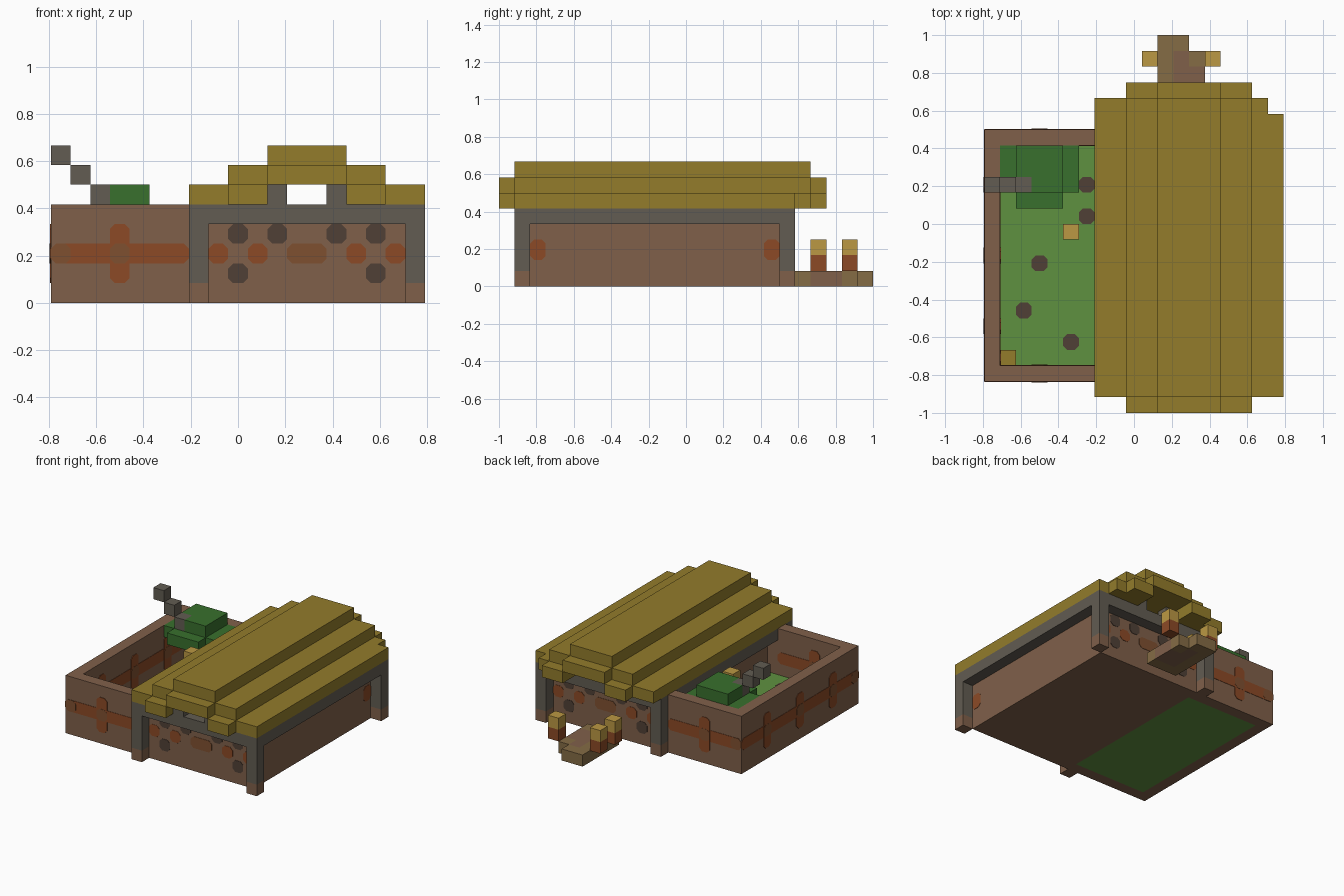
import bpy
import bmesh
from mathutils import Vector

default_cube = bpy.data.objects.get("Cube")
if default_cube:
    bpy.data.objects.remove(default_cube, do_unlink=True)

UNIT = 1 / 12                      # one building block
ORIGIN = Vector((9.5, 12, 0))      # grid centre in blocks


def make_material(name, hex_colour):
    """Flat material from an sRGB hex colour."""
    channels = [int(hex_colour[k:k + 2], 16) / 255 for k in (0, 2, 4)]
    linear = [((c + 0.055) / 1.055) ** 2.4 for c in channels] + [1]
    material = bpy.data.materials.new(name)
    material.use_nodes = True
    material.diffuse_color = linear
    shader = material.node_tree.nodes["Principled BSDF"]
    shader.inputs["Base Color"].default_value = linear
    shader.inputs["Roughness"].default_value = 0.9
    return material


brown = make_material("clay brown", "80604a")
grey = make_material("timber grey", "625c52")
straw = make_material("straw ochre", "937c2b")
grass = make_material("grass green", "5f9140")
leaf = make_material("leaf green", "38702d")
dark = make_material("dark brown", "504036")
orange = make_material("rust orange", "8c4a26")
rust = make_material("rust brown", "7f5030")
yellow = make_material("lamp yellow", "bb9843")
tan = make_material("path tan", "856c45")


def finish(name, mesh_builder, material):
    mesh = bpy.data.meshes.new(name)
    bmesh.ops.recalc_face_normals(mesh_builder, faces=mesh_builder.faces)
    mesh_builder.to_mesh(mesh)
    mesh_builder.free()
    mesh.materials.append(material)
    part = bpy.data.objects.new(name, mesh)
    bpy.context.collection.objects.link(part)
    return part


def box(name, material, x, y, z):
    """Box from block ranges along each axis."""
    low, high = Vector((x[0], y[0], z[0])), Vector((x[1], y[1], z[1]))
    builder = bmesh.new()
    bmesh.ops.create_cube(builder, size=1)
    for vert in builder.verts:
        corner = Vector([high[k] if vert.co[k] > 0 else low[k] for k in range(3)])
        vert.co = (corner - ORIGIN) * UNIT
    return finish(name, builder, material)


def cell(name, material, x, y, bottom, top):
    """Column standing on a single grid cell."""
    return box(name, material, (x, x + 1), (y, y + 1), (bottom, top))


def patch(name, material, axis, level, across, up, layer=1, cut=0.25):
    """Thin plate with clipped corners, centred on a wall plane."""
    (a, b), (c, d) = across, up
    outline = [(a + cut, c), (b - cut, c), (b, c + cut), (b, d - cut),
               (b - cut, d), (a + cut, d), (a, d - cut), (a, c + cut)]
    depth = 0.015 + 0.015 * layer
    builder = bmesh.new()
    loop = []
    for u, v in outline:
        point = {"x": (level - depth, u, v), "y": (u, level - depth, v),
                 "z": (u, v, level - depth)}[axis]
        loop.append(builder.verts.new((Vector(point) - ORIGIN) * UNIT))
    face = builder.faces.new(loop)
    grown = bmesh.ops.extrude_face_region(builder, geom=[face])
    shift = Vector([2 * depth * UNIT if axis == k else 0 for k in "xyz"])
    moved = [g for g in grown["geom"] if isinstance(g, bmesh.types.BMVert)]
    bmesh.ops.translate(builder, verts=moved, vec=shift)
    return finish(name, builder, material)


# Yard walls and planted floor
FRONT, BACK = 2, 18
WEST, EAST = 8, 18
box("yard_side_wall", brown, (0, 1), (FRONT, BACK), (0, 5))
box("yard_front_wall", brown, (1, WEST), (FRONT, FRONT + 1), (0, 5))
box("yard_back_wall", brown, (1, WEST), (BACK - 1, BACK), (0, 5))
box("yard_lawn", grass, (1, WEST), (FRONT + 1, BACK - 1), (0, 1))
for x, y in ((6, 14), (6, 12), (3, 9), (2, 6), (5, 4), (3, 15), (5, 16)):
    for level in (0.04, 1):
        patch("soil_spot", dark, "z", level, (x, x + 1), (y, y + 1))

# House walls and floor
for y in (FRONT, BACK - 1):
    box("house_end_wall", brown, (WEST, EAST), (y, y + 1), (0, 5))
for x in (WEST, EAST - 1):
    box("house_side_wall", brown, (x, x + 1), (FRONT + 1, BACK - 1), (0, 5))
box("house_floor", brown, (WEST + 1, EAST - 1), (FRONT + 1, BACK - 1), (0, 0.5))
patch("floor_strip", dark, "z", 0.04, (9, 17), (3, 4.6), cut=0.5)

# Timber frame: corner posts with clay feet, and top beams
for x in (WEST - 1, EAST):
    for y in (FRONT - 1, BACK):
        cell("corner_post", grey, x, y, 1, 4)
        cell("post_foot", brown, x, y, 0, 1)
    box("side_beam", grey, (x, x + 1), (FRONT, BACK), (4, 5))
for y in (FRONT - 1, BACK):
    box("end_beam", grey, (WEST - 1, EAST + 1), (y, y + 1), (4, 5))
    for x in (11, 14):
        cell("gable_block", grey, x, y, 5, 6)

# Stepped straw roof with trim that sticks out past each end
ROOF, TRIM = (1, 20), (0, 21)
box("roof_lower_left", straw, (7, 9), ROOF, (5, 6))
box("roof_lower_right", straw, (17, 18), ROOF, (5, 6))
box("roof_eave_right", straw, (18, 19), (1, 19), (5, 6))
for x in (9, 15):
    box("roof_trim_low", straw, (x, x + 2), TRIM, (5, 6))
    box("roof_middle", straw, (x, x + 2), ROOF, (6, 7))
box("roof_trim_high", straw, (11, 15), TRIM, (6, 7))
box("roof_ridge", straw, (11, 15), ROOF, (7, 8))

# Painted patches on the house ends and sides
MIDDLE = (2, 3)
for level in (FRONT, BACK):
    for x in (9, 11, 14, 16):
        patch("dark_patch", dark, "y", level, (x, x + 1), (3, 4))
    for x in (9, 16):
        patch("dark_patch", dark, "y", level, (x, x + 1), (1, 2))
    for x in (8, 10, 15, 17):
        patch("orange_patch", orange, "y", level, (x, x + 1), MIDDLE)
    patch("centre_patch", rust, "y", level, (12, 14), MIDDLE)
for y in (FRONT, BACK - 1):
    patch("side_patch", orange, "x", EAST, (y, y + 1), (1.7, 3))


def band(axis, level, span, crosses):
    """Painted stripe with crosses, as on the yard walls."""
    start, end = span
    patch("stripe", orange, axis, level, span, MIDDLE)
    patch("stripe_end", rust, axis, level, (start, start + 1), MIDDLE, 2)
    for c in crosses:
        patch("cross_bar", orange, axis, level, (c, c + 1), (1, 4), 2)
        patch("cross_heart", rust, axis, level, (c, c + 1), MIDDLE, 3)


for level in (FRONT, FRONT + 1, BACK - 1, BACK):
    inner = level in (FRONT + 1, BACK - 1)
    band("y", level, (1 if inner else 0, 7), [3])
band("x", 0, (FRONT, BACK), [5, 9.5, 14])
band("x", 1, (FRONT + 1, BACK - 1), [5, 9.5, 14])

# Bush in the yard, with rising grey blocks beside it
box("bush_trunk", dark, (3, 5), (15, 16), (1, 4))
box("bush_lower", leaf, (1, 6), (14, 17), (4, 5))
box("bush_front", leaf, (2, 5), (13, 14), (4, 5))
box("bush_top", leaf, (2, 5), (15, 17), (5, 6))
box("bush_top_front", leaf, (3, 5), (14, 15), (5, 6))
for step in range(3):
    cell("rising_block", grey, 2 - step, 14, 5 + step, 6 + step)
cell("straw_bale", straw, 1, 3, 1, 2)


def lamp(x, y, bottom, top):
    cell("lamp_post", orange, x, y, bottom, top - 1)
    cell("lamp_head", yellow, x, y, top - 1, top)


lamp(5, 11, 1, 5)

# Back path with lamps beside it
STEP = (0, 1)
box("path_inner", tan, (11, 14), (19, 20), STEP)
box("path_clay", brown, (12, 14), (20, 22), STEP)
box("path_edge", tan, (11, 12), (20, 23), STEP)
cell("path_clay_tip", brown, 12, 22, *STEP)
cell("path_corner", tan, 13, 22, *STEP)
box("path_end", tan, (11, 13), (23, 24), STEP)
for x, y in ((10, 20), (10, 22), (14, 22)):
    lamp(x, y, 1, 3)
